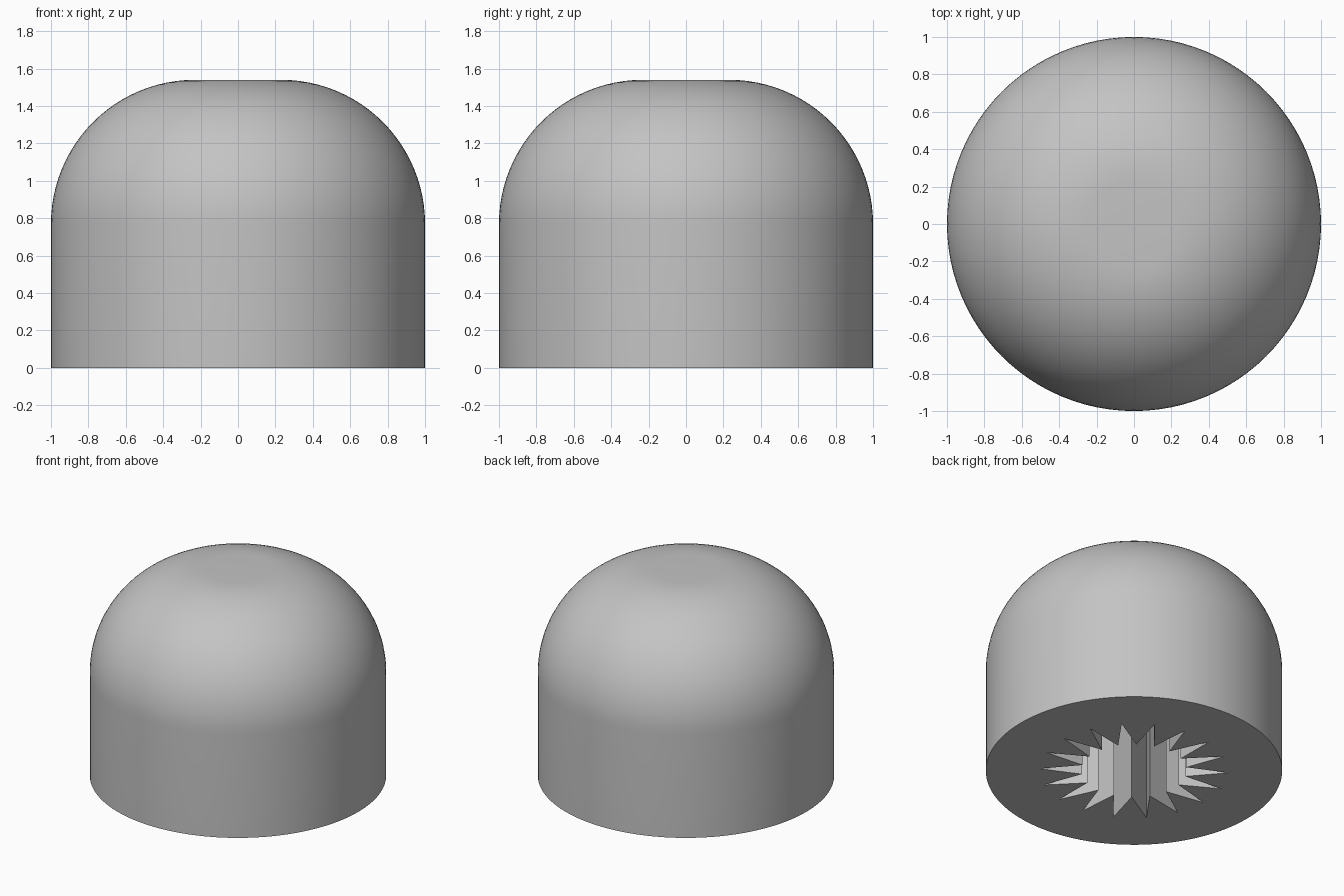
import bpy, bmesh, math

if "Cube" in bpy.data.objects:
    bpy.data.objects.remove(bpy.data.objects["Cube"])

FLAT_R, FILLET, SEGMENTS = 0.23, 0.77, 96
TEETH, TIP_R, VALLEY_R, TURN, DEPTH = 18, 0.64, 0.355, 2.5, 0.95

grey = bpy.data.materials.new("plain grey")
grey.diffuse_color = (0.55, 0.55, 0.55, 1)
grey.use_nodes = True
grey.node_tree.nodes["Principled BSDF"].inputs["Base Color"].default_value = grey.diffuse_color


def make_object(name, bm):
    bmesh.ops.recalc_face_normals(bm, faces=bm.faces)
    mesh = bpy.data.meshes.new(name)
    bm.to_mesh(mesh)
    bm.free()
    mesh.materials.append(grey)
    obj = bpy.data.objects.new(name, mesh)
    bpy.context.collection.objects.link(obj)
    return obj


def ring(bm, radius, z):
    return [bm.verts.new((radius * math.cos(a), radius * math.sin(a), z))
            for a in (2 * math.pi * i / SEGMENTS for i in range(SEGMENTS))]


# Domed cap: straight wall, quarter-round shoulder, small flat top
bm = bmesh.new()
profile = [(1, 0)]
for i in range(25):
    a = math.pi / 2 * i / 24
    profile.append((FLAT_R + FILLET * math.cos(a), 0.77 + FILLET * math.sin(a)))
rings = [ring(bm, r, z) for r, z in profile]
for low, high in zip(rings, rings[1:]):
    for i in range(SEGMENTS):
        j = (i + 1) % SEGMENTS
        bm.faces.new((low[i], low[j], high[j], high[i]))
bm.faces.new(rings[0][::-1])
bm.faces.new(rings[-1])
cap = make_object("domed_cap", bm)

# Star-shaped splined socket in the underside
bm = bmesh.new()
star = []
for i in range(TEETH * 2):
    a = math.radians(TURN + 180 / TEETH * i)
    r = VALLEY_R if i % 2 else TIP_R
    star.append(bm.verts.new((r * math.cos(a), r * math.sin(a), -0.2)))
base = bm.faces.new(star)
top = bmesh.ops.extrude_face_region(bm, geom=[base])["geom"]
for v in top:
    if isinstance(v, bmesh.types.BMVert):
        v.co.z = DEPTH
cutter = make_object("socket_cutter", bm)
cutter.hide_render = True

# Cut the socket, then remove the cutter
cut = cap.modifiers.new("socket", "BOOLEAN")
cut.operation = "DIFFERENCE"
cut.solver = "EXACT"
cut.object = cutter
bpy.context.view_layer.objects.active = cap
cap.select_set(True)
bpy.ops.object.modifier_apply(modifier=cut.name)
bpy.data.objects.remove(cutter)
bpy.ops.object.shade_smooth_by_angle(angle=math.radians(18))
